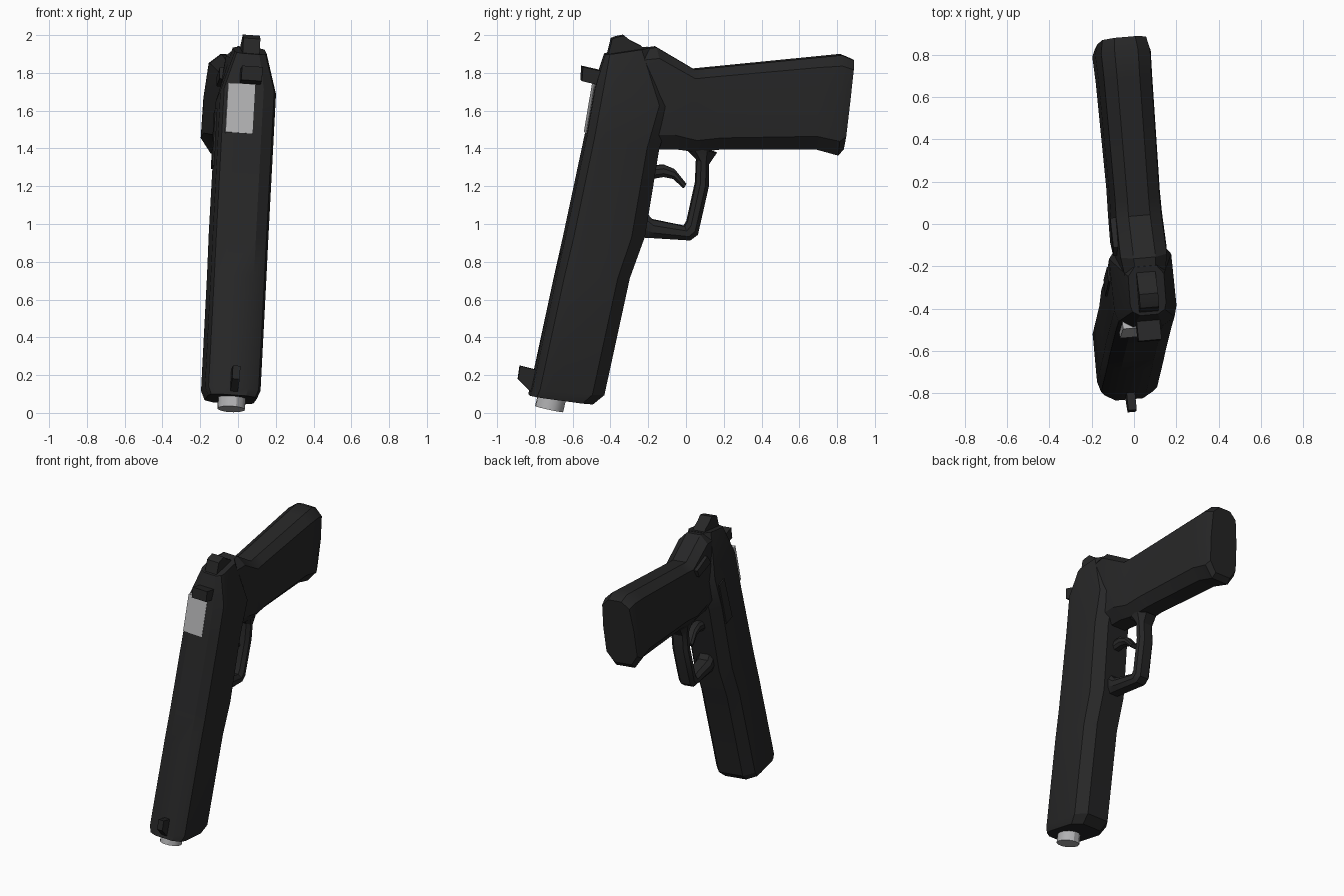
import bpy, bmesh, math
from mathutils import Vector

# The whole model lies around one slightly tilted middle plane
SIDE = Vector((0.994, 0.085, -0.07))


def place(y, z, w):
    x = (-0.099 - 0.085 * y + 0.07 * z) / 0.994
    return Vector((x, y, z)) + SIDE * w


def material(name, v):
    m = bpy.data.materials.new(name)
    m.diffuse_color = (v, v, v * 1.02, 1)
    return m


DARK = material("dark_steel", 0.02)
STEEL = material("bare_steel", 0.45)

# Half cross-sections: (fraction from edge A to edge B, fraction of half width)
SLIDE = [(0, .5), (.09, .9), (.22, 1), (.82, 1), (1, .62)]
GRIP = [(0, .42), (.1, .88), (.45, 1), (.85, 1), (1, .55)]
BOX = [(0, 1), (1, 1)]
SOFT = [(0, .6), (.3, 1), (.7, 1), (1, .6)]
ROUND = [(.5 - .5 * math.cos(math.radians(a)), math.sin(math.radians(a)))
         for a in (15, 45, 75, 105, 135, 165)]


def loft(name, section, stations, mat=DARK, offset=0.0):
    """Each station: (A.y, A.z, B.y, B.z, half width)."""
    bm = bmesh.new()
    loop = section + [(t, -f) for t, f in reversed(section)]
    rings = []
    for ay, az, by, bz, w in stations:
        rings.append([bm.verts.new(place(ay + (by - ay) * t, az + (bz - az) * t,
                                         f * w + offset)) for t, f in loop])
    n = len(loop)
    for r, q in zip(rings, rings[1:]):
        for i in range(n):
            j = (i + 1) % n
            bm.faces.new((r[i], r[j], q[j], q[i]))
    bm.faces.new(rings[0])
    bm.faces.new(rings[-1])
    bmesh.ops.recalc_face_normals(bm, faces=bm.faces)
    me = bpy.data.meshes.new(name)
    bm.to_mesh(me)
    bm.free()
    ob = bpy.data.objects.new(name, me)
    bpy.context.collection.objects.link(ob)
    me.materials.append(mat)
    bpy.ops.object.select_all(action='DESELECT')
    ob.select_set(True)
    bpy.context.view_layer.objects.active = ob
    bpy.ops.object.shade_smooth_by_angle(angle=math.radians(30))
    return ob


# Slide and receiver body, muzzle at the bottom
loft("slide_body", SLIDE, [
    (-.83, .095, -.50, .05, .13),
    (-.818, .135, -.44, .10, .148),
    (-.69, .73, -.305, .72, .148),
    (-.645, .93, -.225, .94, .148),
    (-.53, 1.47, -.15, 1.40, .148),
    (-.487, 1.72, -.08, 1.62, .148),
    (-.43, 1.90, -.20, 1.935, .085)])

# Grip with tang and flared butt
loft("grip", GRIP, [
    (-.30, 1.92, -.25, 1.40, .10),
    (-.16, 1.938, -.06, 1.40, .125),
    (.04, 1.82, .05, 1.385, .122),
    (.12, 1.828, .19, 1.40, .12),
    (.70, 1.885, .68, 1.40, .128),
    (.82, 1.897, .80, 1.367, .132),
    (.885, 1.87, .83, 1.40, .118)])

# Trigger guard: outer edge, inner edge
loft("trigger_guard", SOFT, [
    (-.27, .93, -.26, 1.12, .06),
    (-.225, .93, -.225, 1.08, .06),
    (-.17, .927, -.18, 1.025, .06),
    (.02, .915, -.01, .99, .06),
    (.06, .945, .005, 1.015, .06),
    (.12, 1.21, .05, 1.22, .06),
    (.12, 1.32, .055, 1.34, .06),
    (.16, 1.38, -.02, 1.42, .075)])

# Curved trigger
loft("trigger", SOFT, [
    (-.24, 1.30, -.24, 1.23, .035),
    (-.12, 1.315, -.12, 1.25, .035),
    (-.06, 1.29, -.07, 1.24, .035),
    (0, 1.215, -.015, 1.19, .035)])

# Barrel tip
loft("barrel", ROUND, [(-.80, .036, -.65, .004, .074),
                       (-.77, .16, -.62, .128, .074)], STEEL)

# Sights
loft("front_sight", BOX, [(-.89, .18, -.81, .10, .02),
                          (-.88, .25, -.78, .225, .02)])
loft("rear_sight", BOX, [(-.555, 1.76, -.45, 1.735, .055),
                         (-.55, 1.835, -.44, 1.81, .055)])

# Hammer
loft("hammer", BOX, [(-.42, 1.88, -.20, 1.90, .045),
                     (-.40, 1.96, -.24, 1.945, .045),
                     (-.395, 1.982, -.295, 1.972, .045),
                     (-.37, 1.992, -.33, 2.0, .045)])

# Bare metal port set in the slide top
loft("ejection_port", BOX, [(-.531, 1.48, -.48, 1.47, .072),
                            (-.487, 1.74, -.43, 1.73, .072)], STEEL, -.045)

# Safety lever and slide catch on the left side
loft("safety_lever", BOX, [(-.14, 1.76, .02, 1.72, .02),
                           (-.10, 1.82, .04, 1.77, .02)], DARK, -.115)
loft("slide_catch", BOX, [(-.33, 1.30, -.25, 1.28, .012),
                          (-.26, 1.60, -.19, 1.58, .012)], DARK, -.145)
